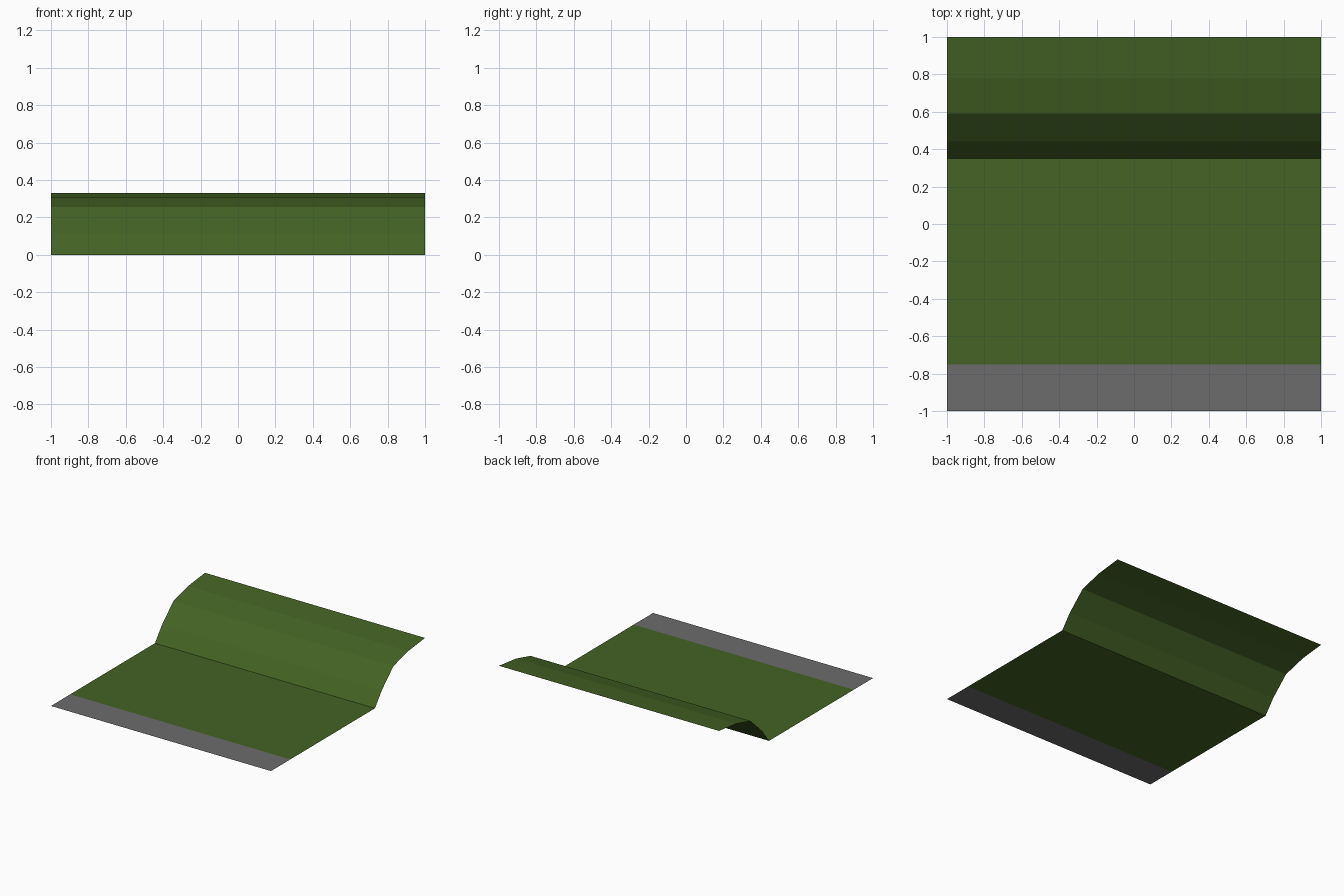
import bpy

if "Cube" in bpy.data.objects:
    bpy.data.objects.remove(bpy.data.objects["Cube"])


def mat(name, col):
    m = bpy.data.materials.new(name)
    m.diffuse_color = (*col, 1)
    m.use_nodes = True
    m.node_tree.nodes["Principled BSDF"].inputs["Base Color"].default_value = m.diffuse_color
    return m


def sheet(name, profile, material):
    """Open sheet: a (y, z) profile swept across the full width."""
    verts = [(x, y, z) for y, z in profile for x in (-1, 1)]
    faces = [(2*i, 2*i+1, 2*i+3, 2*i+2) for i in range(len(profile) - 1)]
    me = bpy.data.meshes.new(name)
    me.from_pydata(verts, [], faces)
    me.materials.append(material)
    ob = bpy.data.objects.new(name, me)
    bpy.context.collection.objects.link(ob)
    return ob


grass = mat("grass green", (0.058, 0.125, 0.018))
stone = mat("path grey", (0.15, 0.15, 0.15))

# paved strip along the front
sheet("path_strip", [(-1, 0), (-0.75, 0)], stone)
# lawn rising over a bank to the back edge
sheet("grass_bank", [(-0.75, 0), (0.35, 0), (0.44, 0.115), (0.59, 0.255),
                     (0.78, 0.305), (1, 0.33)], grass)
